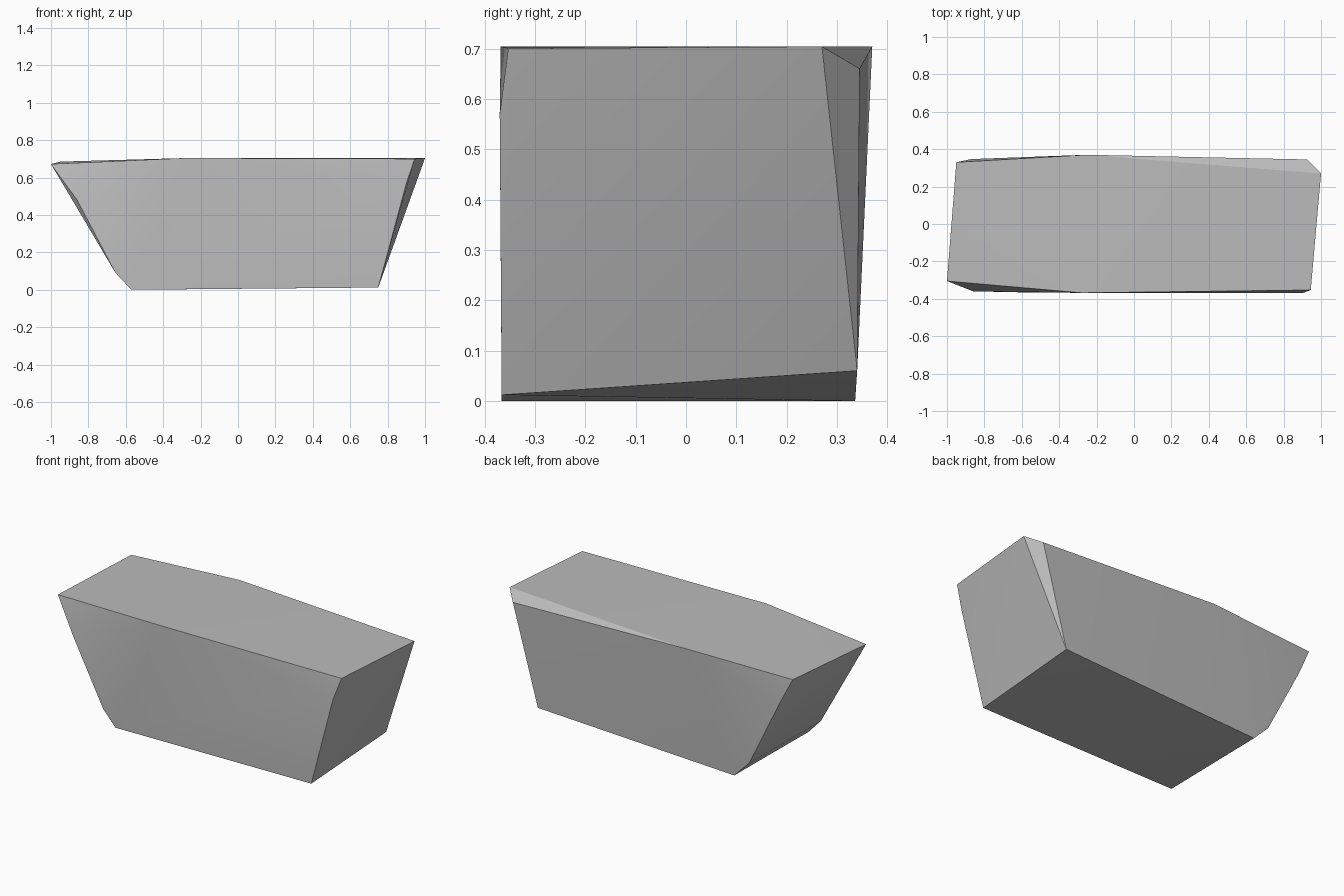
import bpy
import bmesh
import math

cube = bpy.data.objects.get("Cube")
if cube:
    bpy.data.objects.remove(cube, do_unlink=True)

# Stone colour
stone = bpy.data.materials.new("stone grey")
stone.use_nodes = True
grey = (0.5, 0.5, 0.5, 1)
stone.diffuse_color = grey
stone.node_tree.nodes["Principled BSDF"].inputs["Base Color"].default_value = grey

# Corners of the chiselled block
top_corners = [
    (1.0, 0.27, 0.704), (0.925, 0.345, 0.66), (-0.25, 0.37, 0.704),
    (-0.95, 0.33, 0.685), (-1.0, -0.305, 0.672), (-0.28, -0.368, 0.704),
    (0.945, -0.353, 0.70),
]
side_corners = [
    (0.90, -0.37, 0.57), (-0.86, -0.36, 0.48), (-0.87, 0.347, 0.52),
    (-0.655, -0.362, 0.09), (-0.66, 0.335, 0.10),
]
base_corners = [
    (0.75, -0.366, 0.012), (0.76, 0.34, 0.06),
    (-0.56, 0.336, 0), (-0.57, -0.366, 0),
]

# Wrap the corners in one closed skin
bm = bmesh.new()
for corner in top_corners + side_corners + base_corners:
    bm.verts.new(corner)
hull = bmesh.ops.convex_hull(bm, input=bm.verts[:])
loose = [v for v in bm.verts if not v.link_faces]
bmesh.ops.delete(bm, geom=loose, context='VERTS')
bmesh.ops.recalc_face_normals(bm, faces=bm.faces[:])

mesh = bpy.data.meshes.new("stone_block")
bm.to_mesh(mesh)
bm.free()
mesh.materials.append(stone)
block = bpy.data.objects.new("stone_block", mesh)
bpy.context.collection.objects.link(block)

# Smooth gentle facets, keep hard edges
bpy.ops.object.select_all(action='DESELECT')
block.select_set(True)
bpy.context.view_layer.objects.active = block
bpy.ops.object.shade_smooth_by_angle(angle=math.radians(30))
